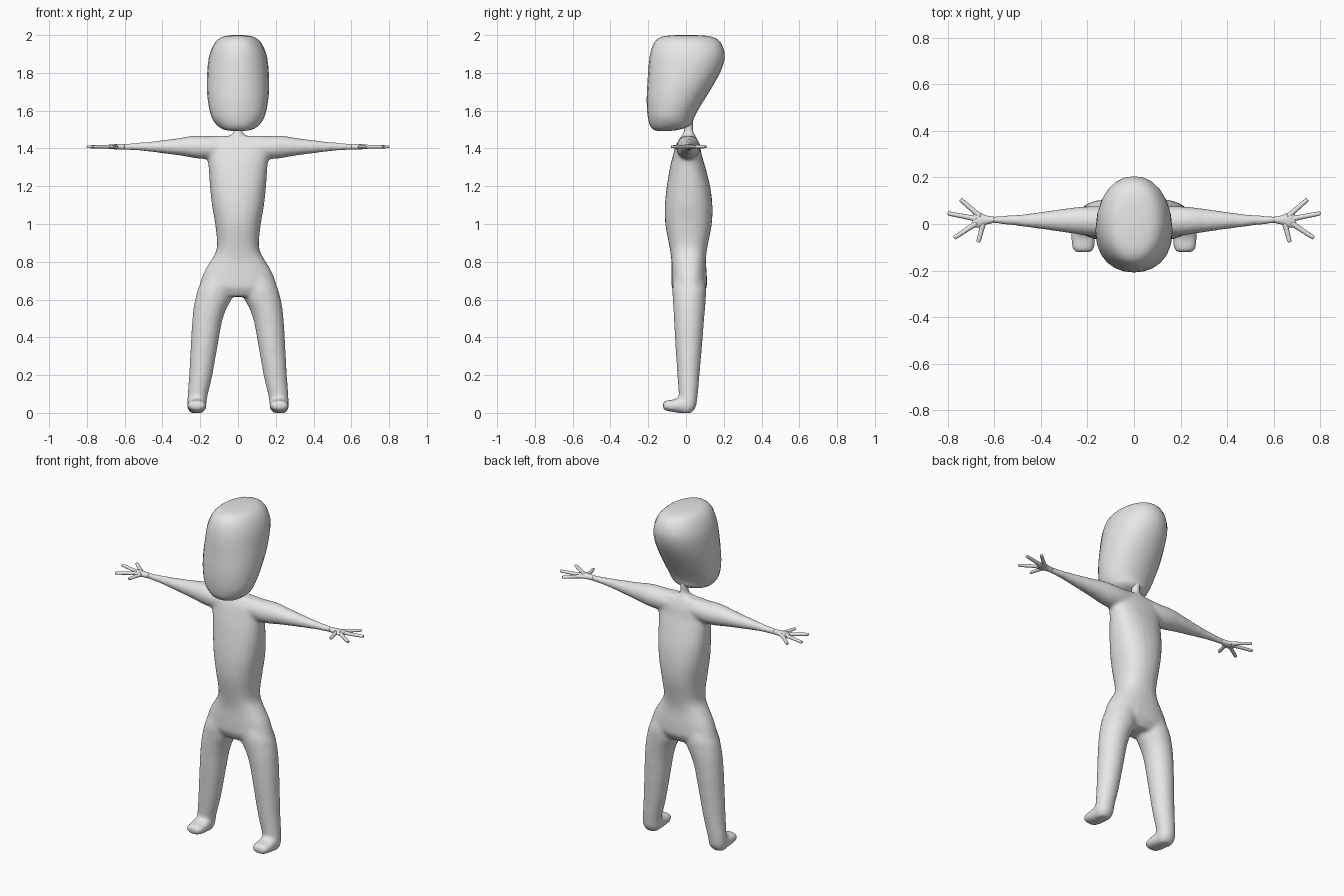
import bpy, bmesh, math
from mathutils import Vector

X, Y, Z = Vector((1, 0, 0)), Vector((0, 1, 0)), Vector((0, 0, 1))

grey = bpy.data.materials.new("plain_grey")
grey.diffuse_color = (0.8, 0.8, 0.8, 1)


def resample(rows, steps):
    """Catmull-Rom interpolation through rows of numbers."""
    out = []
    n = len(rows)
    for i in range(n - 1):
        p0, p1, p2, p3 = rows[max(i - 1, 0)], rows[i], rows[i + 1], rows[min(i + 2, n - 1)]
        for k in range(steps):
            t = k / steps
            out.append([0.5 * (2 * b + (c - a) * t + (2 * a - 5 * b + 4 * c - d) * t * t
                               + (3 * b - a - 3 * c + d) * t ** 3)
                        for a, b, c, d in zip(p0, p1, p2, p3)])
    out.append(list(rows[-1]))
    return out


def loft(bm, rows, u, v, sides=24, steps=4, power=2.0):
    """Closed tube; each row is centre x, y, z and the radii along u and v."""
    rings = []
    for cx, cy, cz, a, b in resample(rows, steps):
        ring = []
        for k in range(sides):
            t = 2 * math.pi * k / sides
            c, s = math.cos(t), math.sin(t)
            pu = math.copysign(abs(c) ** (2 / power), c) * max(a, 0.002)
            pv = math.copysign(abs(s) ** (2 / power), s) * max(b, 0.002)
            ring.append(bm.verts.new(Vector((cx, cy, cz)) + u * pu + v * pv))
        rings.append(ring)
    for r0, r1 in zip(rings, rings[1:]):
        for k in range(sides):
            j = (k + 1) % sides
            bm.faces.new((r0[k], r0[j], r1[j], r1[k]))
    bm.faces.new(rings[0][::-1])
    bm.faces.new(rings[-1])


def finish(bm, name):
    bmesh.ops.recalc_face_normals(bm, faces=bm.faces[:])
    for f in bm.faces:
        f.smooth = True
    mesh = bpy.data.meshes.new(name)
    bm.to_mesh(mesh)
    bm.free()
    mesh.materials.append(grey)
    ob = bpy.data.objects.new(name, mesh)
    bpy.context.collection.objects.link(ob)
    return ob


# Body: torso, neck, arms, legs and feet fused into one skin
bm = bmesh.new()

# torso: z, half width, front y, back y
torso = [(0.615, 0.12, -0.05, 0.08), (0.66, 0.20, -0.074, 0.108), (0.70, 0.197, -0.077, 0.111),
         (0.75, 0.178, -0.077, 0.109), (0.80, 0.148, -0.077, 0.106), (0.85, 0.119, -0.083, 0.109),
         (0.90, 0.111, -0.092, 0.118), (1.00, 0.121, -0.110, 0.137), (1.10, 0.138, -0.112, 0.140),
         (1.20, 0.149, -0.102, 0.128), (1.30, 0.156, -0.085, 0.103), (1.36, 0.165, -0.070, 0.085),
         (1.42, 0.185, -0.052, 0.072), (1.466, 0.16, -0.025, 0.05)]
loft(bm, [(0, (f + b) / 2, z, w, (b - f) / 2) for z, w, f, b in torso], X, Y, power=2.3)

# neck, flared at the base
loft(bm, [(0, 0.013, 1.43, 0.07, 0.05), (0, 0.013, 1.468, 0.042, 0.038),
          (0, 0.013, 1.49, 0.023, 0.025), (0, 0.012, 1.53, 0.025, 0.028),
          (0, 0.0, 1.58, 0.03, 0.035)], X, Y)

for s in (-1, 1):
    # arm: x, bottom z, top z, front y, back y
    arm = [(0.06, 1.36, 1.46, -0.045, 0.07), (0.14, 1.345, 1.466, -0.052, 0.076),
           (0.20, 1.345, 1.468, -0.050, 0.076), (0.25, 1.352, 1.466, -0.043, 0.072),
           (0.30, 1.361, 1.457, -0.036, 0.066), (0.40, 1.374, 1.444, -0.022, 0.052),
           (0.50, 1.386, 1.433, -0.009, 0.040), (0.60, 1.391, 1.427, 0.002, 0.034),
           (0.64, 1.394, 1.424, 0.002, 0.034)]
    loft(bm, [(s * x, (f + b) / 2, (lo + hi) / 2, (b - f) / 2, (hi - lo) / 2)
              for x, lo, hi, f, b in arm], Y, Z)
    # leg: z, inner x, outer x, front y, back y
    leg = [(0.74, 0.02, 0.165, -0.06, 0.09), (0.66, 0.02, 0.210, -0.072, 0.106),
           (0.60, 0.035, 0.227, -0.070, 0.105), (0.55, 0.062, 0.236, -0.067, 0.101),
           (0.48, 0.085, 0.243, -0.063, 0.095), (0.40, 0.100, 0.248, -0.059, 0.089),
           (0.20, 0.135, 0.259, -0.046, 0.072), (0.08, 0.163, 0.268, -0.037, 0.061),
           (0.03, 0.168, 0.269, -0.035, 0.052), (0.0, 0.185, 0.255, -0.03, 0.03)]
    loft(bm, [(s * (i + o) / 2, (f + b) / 2, z, (o - i) / 2, (b - f) / 2)
              for z, i, o, f, b in leg], X, Y)
    # foot: y, bottom z, top z, half width
    foot = [(0.045, 0.025, 0.07, 0.03), (0.02, 0.003, 0.085, 0.046), (-0.03, -0.001, 0.082, 0.051),
            (-0.07, 0.005, 0.070, 0.052), (-0.105, 0.011, 0.066, 0.047), (-0.122, 0.02, 0.056, 0.036)]
    loft(bm, [(s * 0.218, y, (lo + hi) / 2, w, (hi - lo) / 2) for y, lo, hi, w in foot],
         X, Z, power=2.3)

body = finish(bm, "body")
skin = body.modifiers.new("fuse", 'REMESH')
skin.mode = 'VOXEL'
skin.voxel_size = 0.009
skin.use_smooth_shade = True
blend = body.modifiers.new("blend", 'SMOOTH')
blend.factor = 0.5
blend.iterations = 12

# Head: z, half width, front y, back y
bm = bmesh.new()
head = [(1.493, 0.035, -0.15, -0.08), (1.501, 0.078, -0.174, -0.03), (1.525, 0.113, -0.192, 0.028),
        (1.56, 0.137, -0.201, 0.042), (1.60, 0.150, -0.206, 0.062), (1.65, 0.159, -0.208, 0.092),
        (1.70, 0.164, -0.207, 0.123), (1.75, 0.165, -0.204, 0.153), (1.80, 0.163, -0.201, 0.180),
        (1.85, 0.159, -0.197, 0.199), (1.90, 0.150, -0.190, 0.205), (1.95, 0.129, -0.174, 0.190),
        (1.98, 0.102, -0.150, 0.163), (1.995, 0.068, -0.112, 0.118), (2.0, 0.025, -0.05, 0.05)]
loft(bm, [(0, (f + b) / 2, z, w, (b - f) / 2) for z, w, f, b in head], X, Y, steps=3, power=2.1)
finish(bm, "head")

# Hands: flat palm with four spread fingers
for s, side in ((-1, "left"), (1, "right")):
    bm = bmesh.new()
    loft(bm, [(s * x, y, 1.409, w, h) for x, y, w, h in
              ((0.60, 0.018, 0.013, 0.015), (0.635, 0.017, 0.020, 0.015), (0.66, 0.017, 0.031, 0.013),
               (0.68, 0.017, 0.032, 0.011), (0.692, 0.015, 0.02, 0.008))], Y, Z, sides=16)
    for bx, by, tx, ty in ((0.648, 0.0, 0.668, -0.078), (0.675, 0.004, 0.772, -0.06),
                           (0.675, 0.022, 0.80, 0.046), (0.66, 0.032, 0.745, 0.106)):
        a, b = Vector((s * bx, by, 1.409)), Vector((s * tx, ty, 1.409))
        across = (b - a).normalized().cross(Z)
        rows = [(*a.lerp(b, t), r, r * 0.9) for t, r in
                ((0, 0.013), (0.35, 0.0105), (0.93, 0.009), (1, 0.005))]
        loft(bm, rows, across, Z, sides=10, steps=3)
    finish(bm, side + "_hand")
